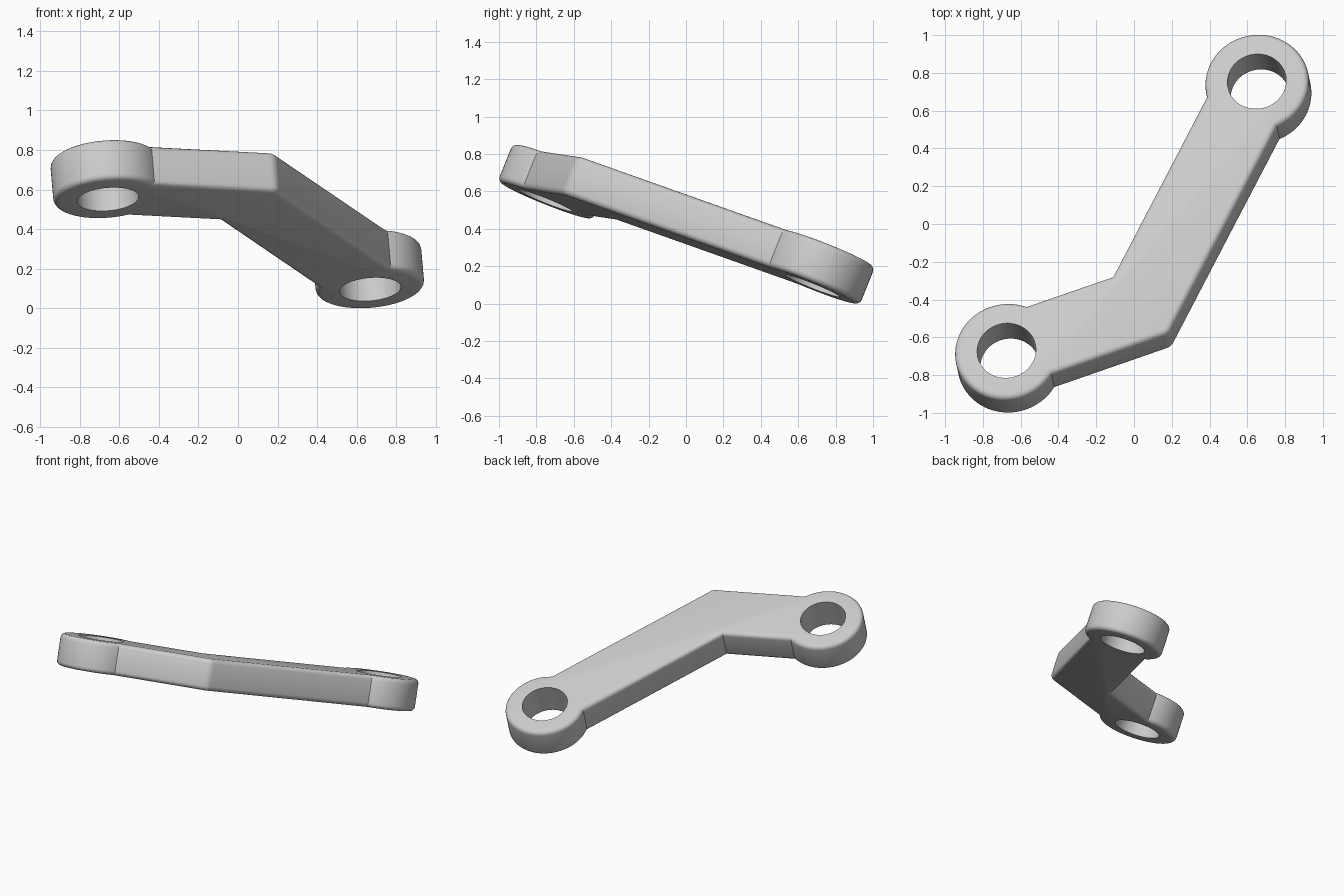
import bpy, bmesh
from math import asin, pi, radians, cos, sin, atan2
from mathutils import Vector, Matrix

cube = bpy.data.objects.get("Cube")
if cube:
    bpy.data.objects.remove(cube)

THICK, BOSS_R, HOLE_R, HALF_W, ROUND = 0.22, 0.275, 0.156, 0.207, 0.03

# Tilted frame: its origin lies on the upper face of the link
normal = Vector((-0.08, 0.37, 0.9255)).normalized()
u_axis = (Vector((1, 0, 0)) - normal * normal.x).normalized()
v_axis = normal.cross(u_axis)
frame = Matrix((u_axis, v_axis, normal)).transposed().to_4x4()
frame.translation = (0, 0, 0.545)


def on_face(x, y):
    """Local 2D position of the upper-face point above (x, y)."""
    z = -(normal.x * x + normal.y * y) / normal.z
    p = Vector((x, y, z))
    return Vector((p.dot(u_axis), p.dot(v_axis)))


end_a, elbow, end_b = on_face(-0.675, -0.67), on_face(0.035, -0.425), on_face(0.65, 0.755)


def boss_arc(centre, steps=56):
    """Arc around an end boss, open where the arm joins it."""
    d = elbow - centre
    start, gap = atan2(d.y, d.x), asin(HALF_W / BOSS_R)
    sweep = 2 * pi - 2 * gap
    angles = [start + gap + sweep * i / steps for i in range(steps + 1)]
    return [centre + BOSS_R * Vector((cos(a), sin(a))) for a in angles]


# Mitred corners of the elbow
d1, d2 = (elbow - end_a).normalized(), (end_b - elbow).normalized()
right = (Vector((d1.y, -d1.x)) + Vector((d2.y, -d2.x))).normalized()
mitre = right * HALF_W / right.dot(Vector((d1.y, -d1.x)))
outer, inner = elbow + mitre, elbow - mitre
outline = boss_arc(end_a) + [outer] + boss_arc(end_b) + [inner]

# Link body: extruded outline with rounded rims and outer elbow edge
bm = bmesh.new()
base = bm.faces.new([bm.verts.new((p.x, p.y, -THICK)) for p in outline])
top = bmesh.ops.extrude_face_region(bm, geom=[base], use_keep_orig=True)
bmesh.ops.translate(bm, vec=(0, 0, THICK),
                    verts=[g for g in top["geom"] if isinstance(g, bmesh.types.BMVert)])
bmesh.ops.recalc_face_normals(bm, faces=bm.faces)
rims = [e for e in bm.edges
        if abs(e.verts[0].co.z - e.verts[1].co.z) < 1e-5
        or all((v.co.xy - outer).length < 1e-4 for v in e.verts)]
bmesh.ops.bevel(bm, geom=rims, offset=ROUND, offset_type='OFFSET', segments=4,
                profile=0.5, affect='EDGES', clamp_overlap=False)
mesh = bpy.data.meshes.new("link_arm")
bm.to_mesh(mesh)
bm.free()
link = bpy.data.objects.new("link_arm", mesh)
bpy.context.collection.objects.link(link)
link.matrix_world = frame

grey = bpy.data.materials.new("light_grey_metal")
grey.use_nodes = True
colour = (0.6, 0.6, 0.6, 1)
grey.diffuse_color = colour
grey.node_tree.nodes["Principled BSDF"].inputs["Base Color"].default_value = colour
mesh.materials.append(grey)

# Bore a straight hole through each boss
for centre in (end_a, end_b):
    local = Matrix.Translation((centre.x, centre.y, -THICK / 2))
    bpy.ops.mesh.primitive_cylinder_add(vertices=64, radius=HOLE_R, depth=THICK * 2)
    cutter = bpy.context.object
    cutter.name = "hole_cutter"
    cutter.hide_render = True
    cutter.matrix_world = frame @ local
    cutter.data.materials.append(grey)
    bpy.context.view_layer.objects.active = link
    bore = link.modifiers.new("bore", 'BOOLEAN')
    bore.operation, bore.solver, bore.object = 'DIFFERENCE', 'EXACT', cutter
    bpy.context.view_layer.update()
    bpy.ops.object.modifier_apply(modifier=bore.name)
    bpy.data.objects.remove(cutter)

bpy.ops.object.select_all(action='DESELECT')
link.select_set(True)
bpy.context.view_layer.objects.active = link
bpy.ops.object.shade_smooth_by_angle(angle=radians(30))
